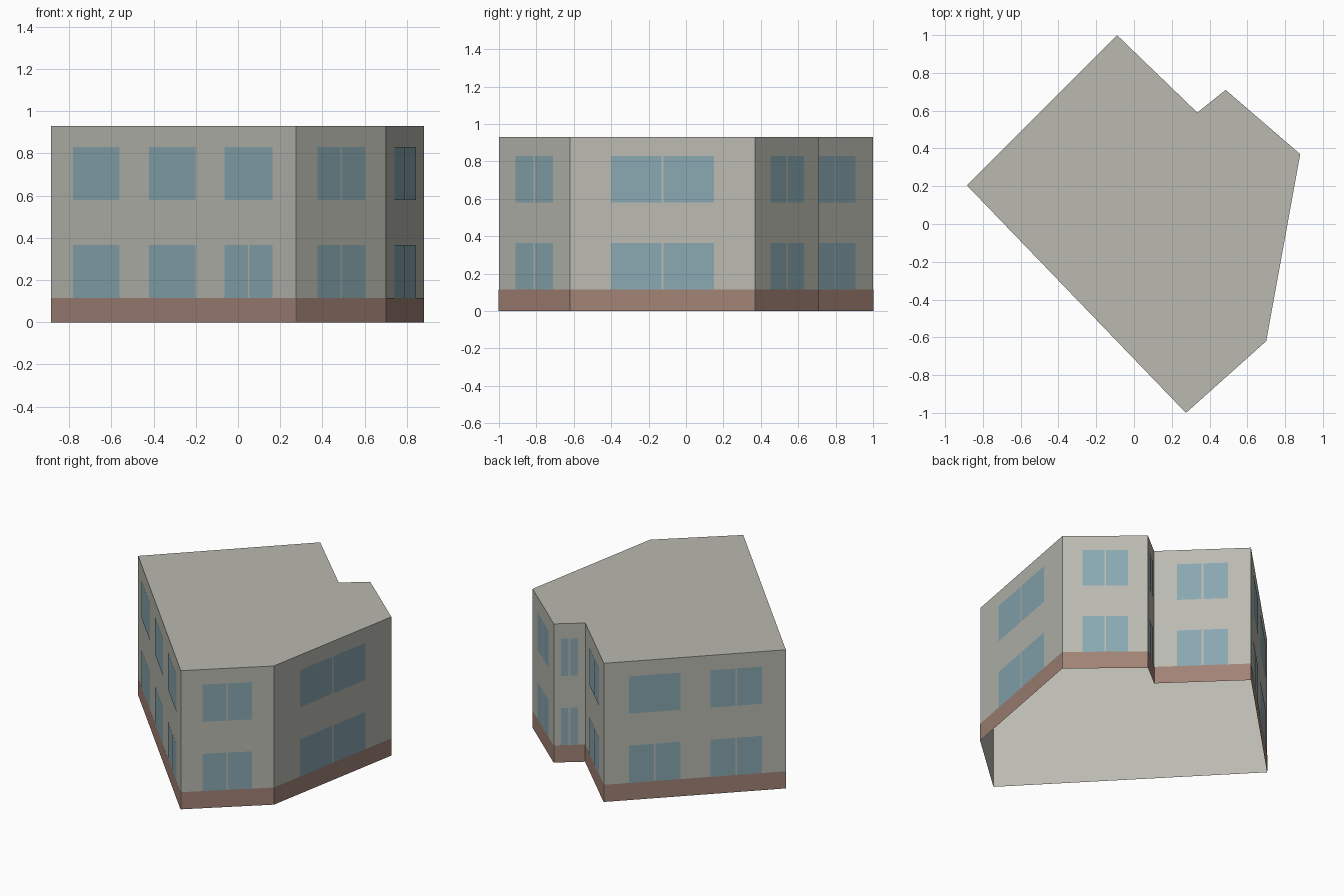
import bpy
import bmesh
from mathutils import Vector

cube = bpy.data.objects.get("Cube")
if cube:
    bpy.data.objects.remove(cube, do_unlink=True)


def material(name, color):
    m = bpy.data.materials.new(name)
    m.use_nodes = True
    m.diffuse_color = (*color, 1)
    m.node_tree.nodes["Principled BSDF"].inputs["Base Color"].default_value = (*color, 1)
    return m


PLASTER = material("warm grey plaster", (0.49, 0.49, 0.44))
GLASS = material("blue grey glass", (0.25, 0.39, 0.44))
BRICK = material("red brown base", (0.36, 0.225, 0.18))

HEIGHT, BASE = 0.93, 0.115
FLOORS = [(BASE, 0.365), (0.58, 0.83)]  # window sill and head heights
GAP = 0.01                              # post between paired panes
OFFSET = 0.002                          # plates sit just proud of the wall

# Footprint corners, counterclockwise from the left corner
CORNERS = [Vector(p) for p in [(-0.885, 0.205), (0.275, -1), (0.7, -0.62),
                               (0.88, 0.37), (0.485, 0.71), (0.335, 0.59), (-0.09, 1)]]

# Windows along each wall: (start, end, floors on which the pane is split)
PAIR = [(0.235, 0.765, (0, 1))]
WIDE = [(0.222, 0.778, (0, 1))]
LONG = [(0.09, 0.28, ()), (0.4, 0.59, ()), (0.71, 0.905, (0,))]
BACK = [(0.137, 0.42, (0,)), (0.585, 0.87, (0, 1))]
WALLS = [LONG, PAIR, WIDE, PAIR, PAIR, PAIR, BACK]


def make(name, faces, mat):
    bm = bmesh.new()
    for points in faces:
        bm.faces.new([bm.verts.new(p) for p in points])
    bmesh.ops.remove_doubles(bm, verts=bm.verts, dist=0.0001)
    mesh = bpy.data.meshes.new(name)
    bm.to_mesh(mesh)
    bm.free()
    mesh.materials.append(mat)
    obj = bpy.data.objects.new(name, mesh)
    bpy.context.collection.objects.link(obj)
    return obj


def panel(a, b, s, e, low, high, offset=0.0):
    """Upright rectangle on wall a-b, from fraction s to e."""
    d = b - a
    out = Vector((d.y, -d.x)).normalized() * offset
    p, q = a + d * s + out, a + d * e + out
    return [(*p, low), (*q, low), (*q, high), (*p, high)]


sides = list(zip(CORNERS, CORNERS[1:] + CORNERS[:1]))

# Open-bottomed shell and flat roof
make("outer_walls", [panel(a, b, 0, 1, 0, HEIGHT) for a, b in sides], PLASTER)
make("flat_roof", [[(*c, HEIGHT) for c in CORNERS]], PLASTER)

# Coloured band around the foot of the walls
make("base_band", [panel(a, b, 0, 1, 0, BASE, OFFSET) for a, b in sides], BRICK)

# Window panes, floor by floor
for level, (sill, head) in enumerate(FLOORS):
    panes = []
    for (a, b), windows in zip(sides, WALLS):
        half = GAP / (b - a).length / 2
        for start, end, split in windows:
            mid = (start + end) / 2
            spans = [(start, end)]
            if level in split:
                spans = [(start, mid - half), (mid + half, end)]
            panes += [panel(a, b, s, e, sill, head, OFFSET) for s, e in spans]
    make(("lower" if level == 0 else "upper") + "_windows", panes, GLASS)
